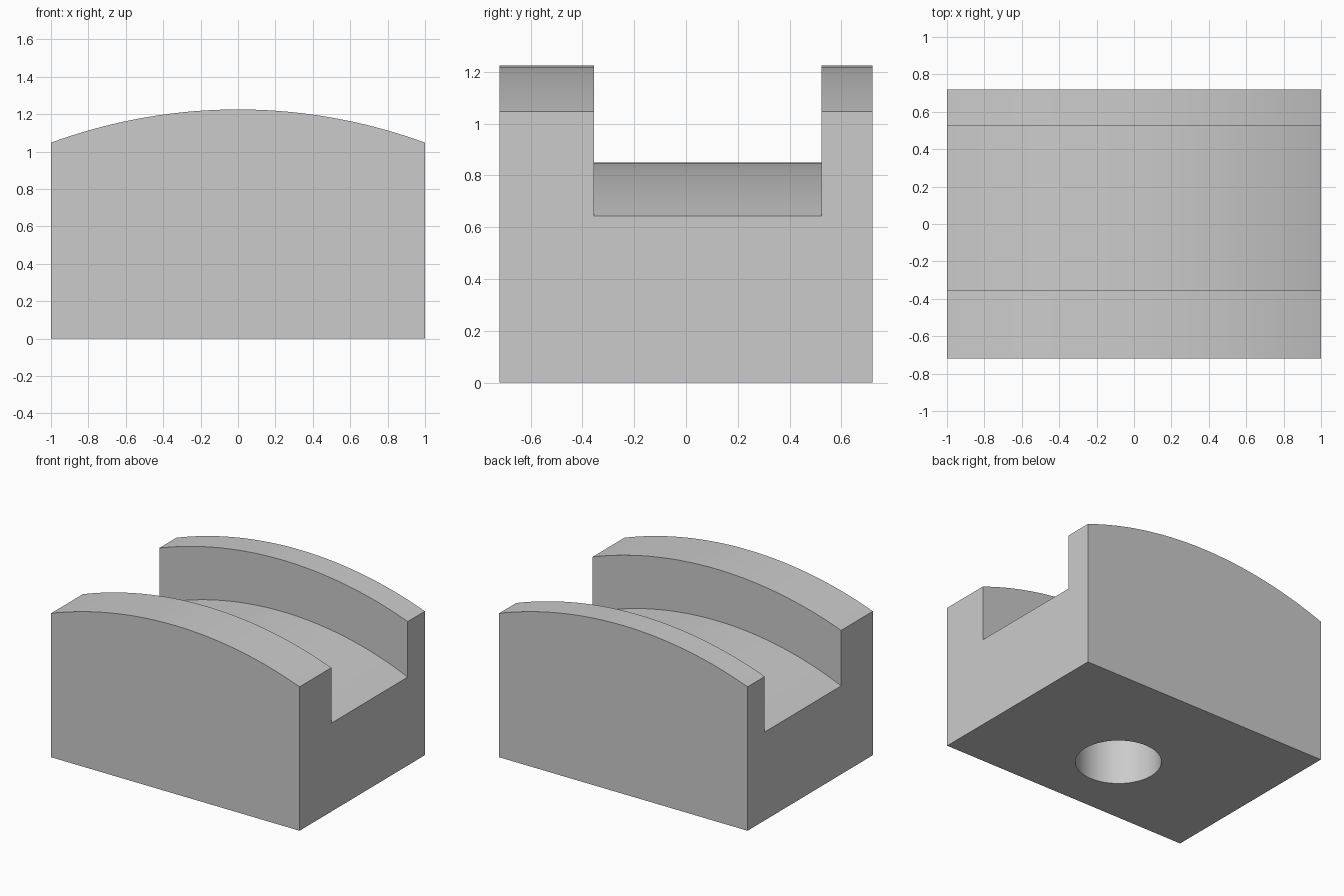
import bpy
import bmesh
import math

if "Cube" in bpy.data.objects:
    bpy.data.objects.remove(bpy.data.objects["Cube"], do_unlink=True)

HALF_X, HALF_Y = 1.0, 0.72
CROWN_R, FLOOR_R = 2.90, 2.525   # concentric arcs
ARC_Z = 1.225 - CROWN_R          # shared arc centre height

grey = bpy.data.materials.new("plain grey")
grey.use_nodes = True
colour = (0.6, 0.6, 0.6, 1)
grey.diffuse_color = colour
grey.node_tree.nodes["Principled BSDF"].inputs["Base Color"].default_value = colour


def arched_solid(name, radius, half_x, end_z, y0, y1, steps=40):
    """Extrude along y an outline bounded by an arc and a flat edge at end_z."""
    limit = math.asin(half_x / radius)
    angles = [limit * (2 * i / steps - 1) for i in range(steps + 1)]
    outline = [(radius * math.sin(a), ARC_Z + radius * math.cos(a)) for a in angles]
    outline += [(half_x, end_z), (-half_x, end_z)]
    bm = bmesh.new()
    face = bm.faces.new([bm.verts.new((x, y0, z)) for x, z in outline])
    moved = bmesh.ops.extrude_face_region(bm, geom=[face])["geom"]
    bmesh.ops.translate(bm, vec=(0, y1 - y0, 0),
                        verts=[v for v in moved if isinstance(v, bmesh.types.BMVert)])
    bmesh.ops.recalc_face_normals(bm, faces=bm.faces)
    mesh = bpy.data.meshes.new(name)
    bm.to_mesh(mesh)
    bm.free()
    mesh.materials.append(grey)
    obj = bpy.data.objects.new(name, mesh)
    bpy.context.collection.objects.link(obj)
    return obj


def cut(target, cutter):
    cutter.hide_render = True
    mod = target.modifiers.new("cut", "BOOLEAN")
    mod.operation = "DIFFERENCE"
    mod.solver = "EXACT"
    mod.object = cutter
    bpy.context.view_layer.objects.active = target
    bpy.ops.object.modifier_apply(modifier=mod.name)
    bpy.data.objects.remove(cutter, do_unlink=True)


# Block with crowned top
block = arched_solid("channelled_block", CROWN_R, HALF_X, 0, -HALF_Y, HALF_Y)

# Channel with a curved floor, between the wide front and narrow back walls
cut(block, arched_solid("channel_cutter", FLOOR_R, 1.1, 1.6, -0.355, 0.523))

# Blind round hole in the underside
HOLE_DEPTH = 0.45
bpy.ops.mesh.primitive_cylinder_add(vertices=64, radius=0.283, depth=2 * HOLE_DEPTH,
                                    location=(0, -0.16, 0))
hole = bpy.context.object
hole.name = "hole_cutter"
hole.data.materials.append(grey)
cut(block, hole)

# Smooth arcs and bore, crisp corners
bpy.ops.object.select_all(action="DESELECT")
block.select_set(True)
bpy.context.view_layer.objects.active = block
bpy.ops.object.shade_smooth_by_angle(angle=math.radians(20))
